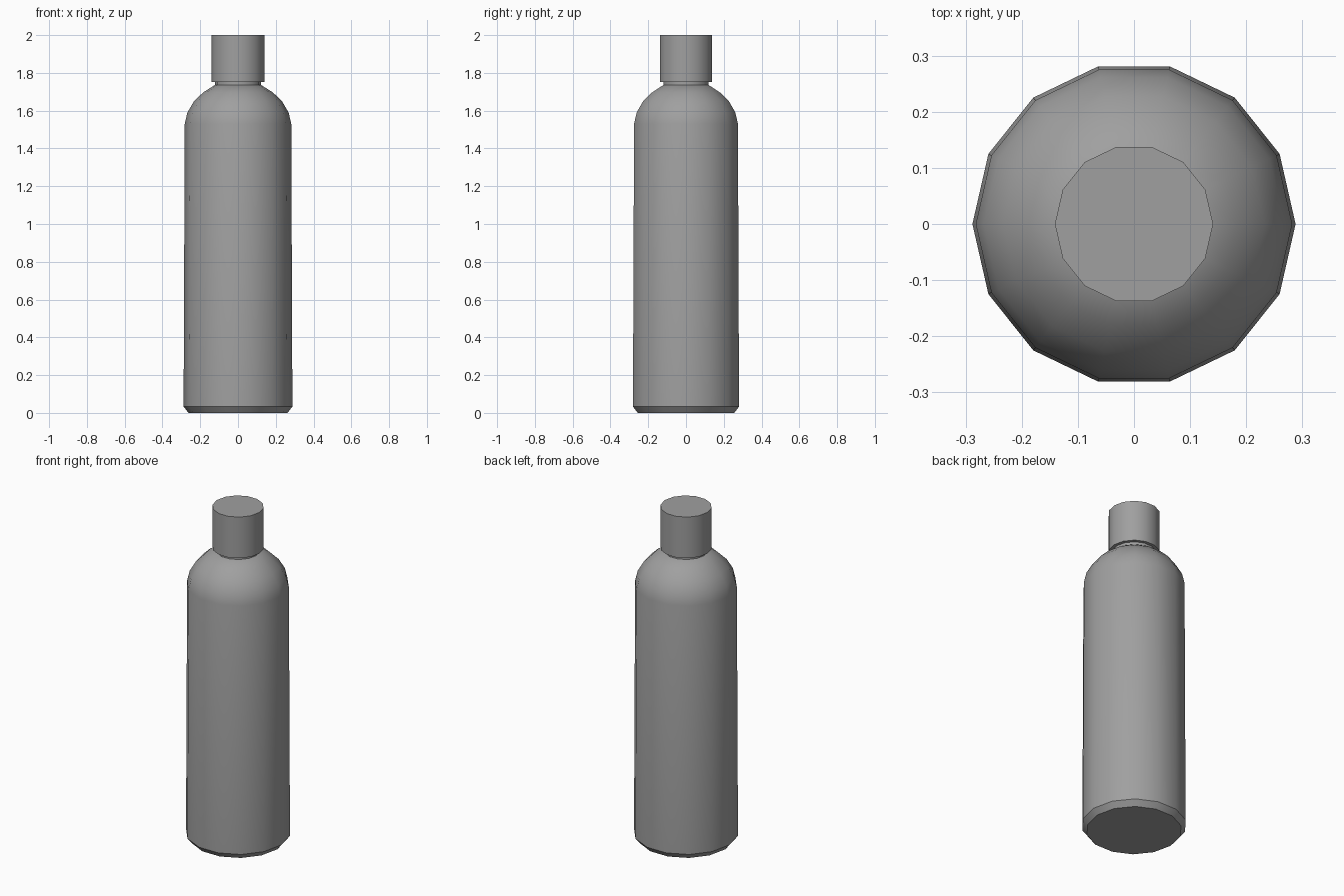
import bpy
import bmesh
from math import cos, sin, pi, radians

SIDES = 14

cube = bpy.data.objects.get("Cube")
if cube:
    bpy.data.objects.remove(cube, do_unlink=True)

grey = bpy.data.materials.new("plain grey")
grey.use_nodes = True
colour = (0.35, 0.35, 0.35, 1)
grey.diffuse_color = colour
grey.node_tree.nodes["Principled BSDF"].inputs["Base Color"].default_value = colour


def lathe(name, profile):
    """Turn a (radius, height) profile around z and close both ends."""
    bm = bmesh.new()
    rings = []
    for r, z in profile:
        rings.append([bm.verts.new((r * cos(2 * pi * i / SIDES), r * sin(2 * pi * i / SIDES), z))
                      for i in range(SIDES)])
    for low, high in zip(rings, rings[1:]):
        for i in range(SIDES):
            j = (i + 1) % SIDES
            bm.faces.new((low[i], low[j], high[j], high[i]))
    bm.faces.new(rings[0][::-1])
    bm.faces.new(rings[-1])
    mesh = bpy.data.meshes.new(name)
    bm.to_mesh(mesh)
    bm.free()
    mesh.materials.append(grey)
    obj = bpy.data.objects.new(name, mesh)
    bpy.context.collection.objects.link(obj)
    bpy.ops.object.select_all(action="DESELECT")
    obj.select_set(True)
    bpy.context.view_layer.objects.active = obj
    bpy.ops.object.shade_smooth_by_angle(angle=radians(35))
    return obj


# Bottle body: chamfered foot, slightly tapered wall, domed shoulder
lathe("bottle_body", [(0.262, 0), (0.288, 0.033), (0.282, 1.53), (0.268, 1.59),
                      (0.233, 1.65), (0.184, 1.697), (0.124, 1.735)])
# Short neck, running up inside the cap
lathe("neck", [(0.122, 1.72), (0.122, 1.77)])
# Plain cylindrical cap
lathe("cap", [(0.141, 1.752), (0.141, 2.0)])
